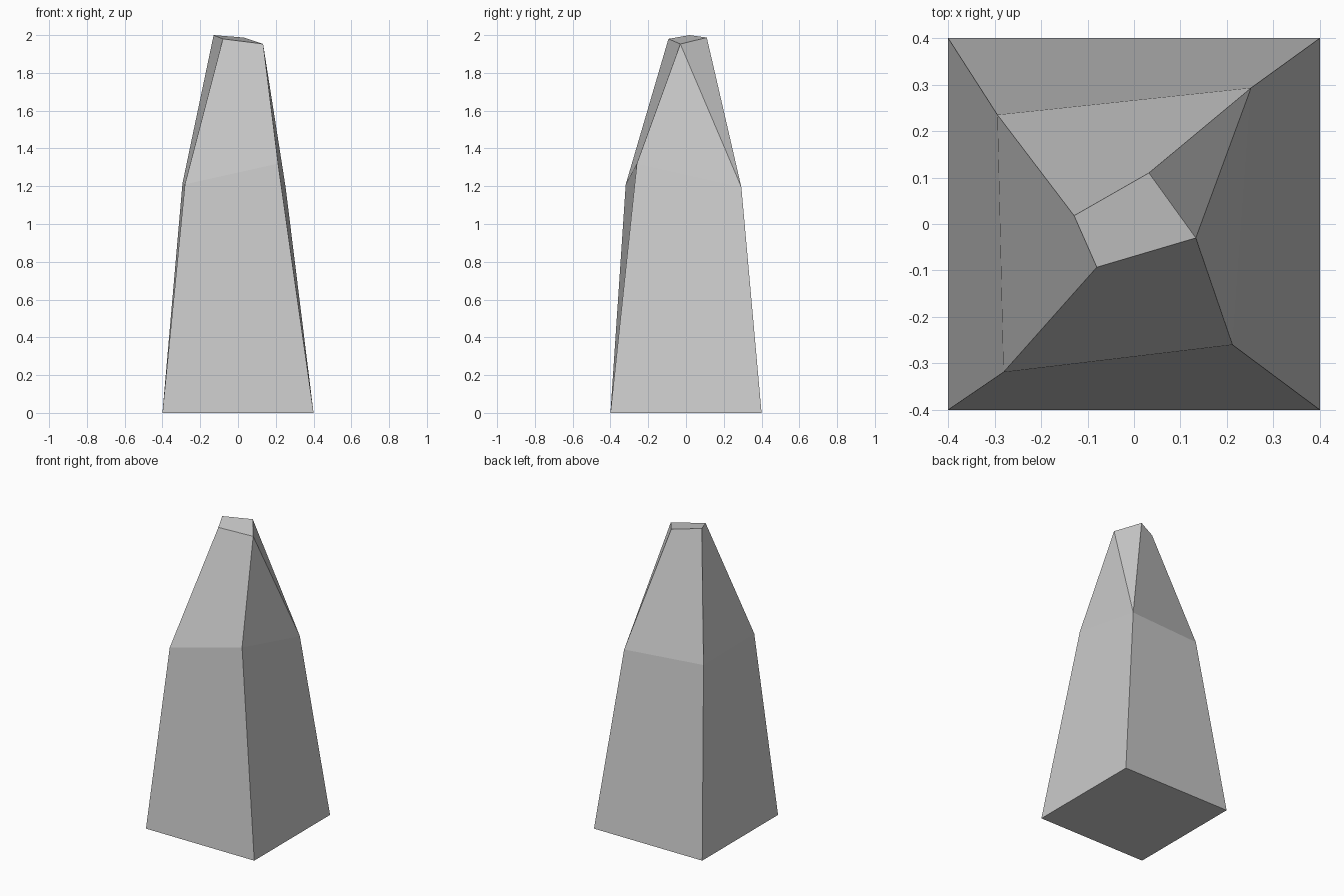
import bpy, bmesh

if "Cube" in bpy.data.objects:
    bpy.data.objects.remove(bpy.data.objects["Cube"])

# Cross-sections from the ground up: front-left, front-right, back-right, back-left
rings = [
    [(-0.40, -0.40, 0), (0.40, -0.40, 0), (0.40, 0.40, 0), (-0.40, 0.40, 0)],
    [(-0.281, -0.319, 1.21), (0.212, -0.26, 1.32), (0.252, 0.293, 1.195), (-0.294, 0.235, 1.215)],
    [(-0.08, -0.093, 1.98), (0.133, -0.03, 1.953), (0.032, 0.11, 1.987), (-0.129, 0.018, 2.0)],
]

# Standing stone: lofted four-sided rings with capped ends
bm = bmesh.new()
loops = [[bm.verts.new(p) for p in ring] for ring in rings]
for low, high in zip(loops, loops[1:]):
    for i in range(4):
        j = (i + 1) % 4
        bm.faces.new((low[i], low[j], high[j], high[i]))
bm.faces.new(reversed(loops[0]))
bm.faces.new(loops[-1])

# Crease across the twisted upper right side
bmesh.ops.connect_verts(bm, verts=[loops[1][2], loops[2][1]])
bmesh.ops.recalc_face_normals(bm, faces=bm.faces)

mesh = bpy.data.meshes.new("standing_stone")
bm.to_mesh(mesh)
bm.free()
stone = bpy.data.objects.new("standing_stone", mesh)
bpy.context.collection.objects.link(stone)
